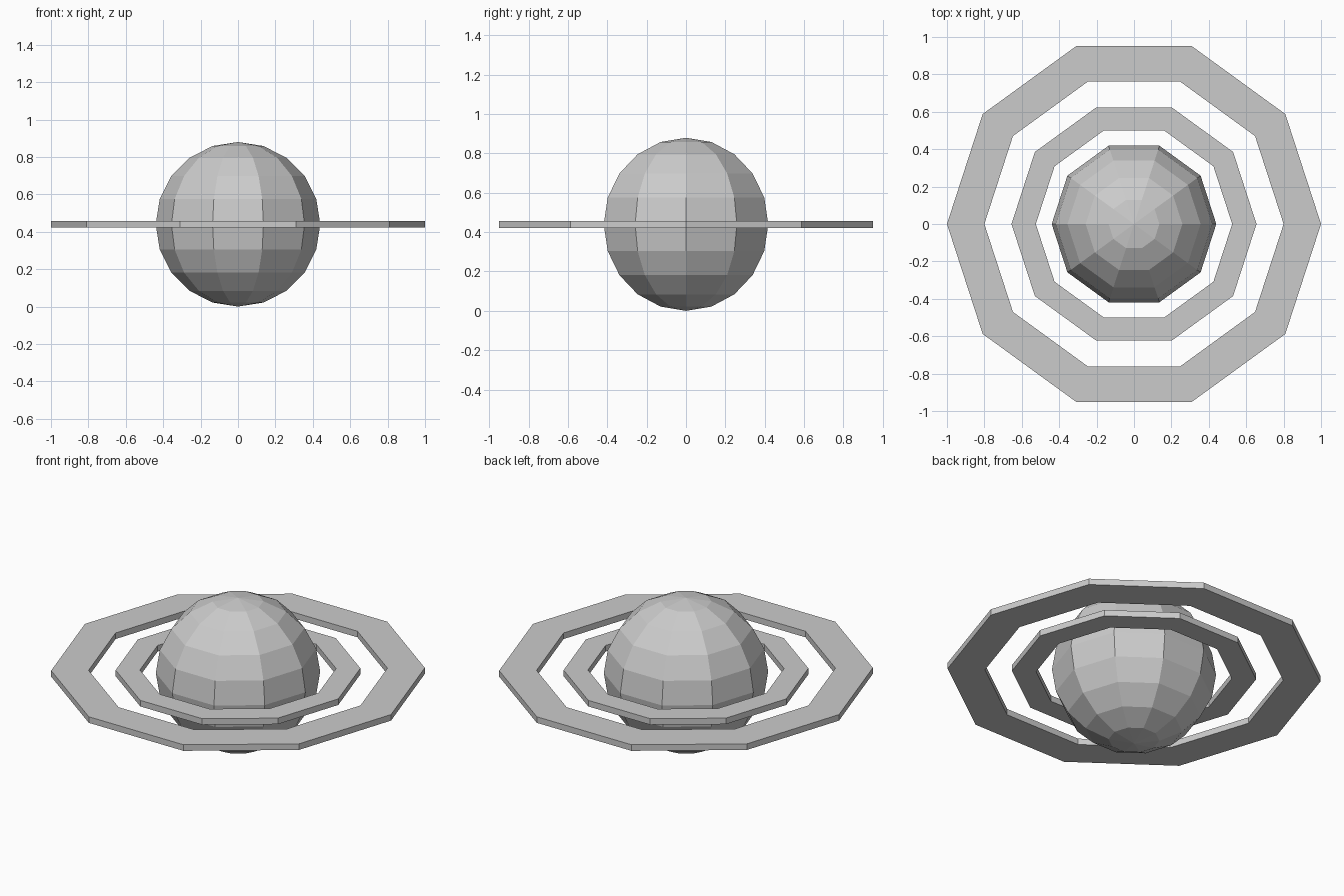
import bpy, bmesh
from math import sin, cos, pi

if "Cube" in bpy.data.objects:
    bpy.data.objects.remove(bpy.data.objects["Cube"])

SIDES = 10
MID = 0.44       # height of the equator and of the rings
RADIUS = 0.44
HALF = 0.018     # half thickness of the rings


def lathe(name, profile, closed):
    """Revolve (radius, height) points about z, with a corner on +x."""
    bm = bmesh.new()
    cols = []
    for i in range(SIDES):
        a = 2 * pi * i / SIDES
        cols.append([bm.verts.new((r * cos(a), r * sin(a), z)) for r, z in profile])
    n = len(profile)
    for i in range(SIDES):
        c, d = cols[i], cols[(i + 1) % SIDES]
        for j in range(n if closed else n - 1):
            k = (j + 1) % n
            bm.faces.new((c[j], d[j], d[k], c[k]))
    bmesh.ops.remove_doubles(bm, verts=bm.verts, dist=1e-5)
    bmesh.ops.recalc_face_normals(bm, faces=bm.faces)
    me = bpy.data.meshes.new(name)
    bm.to_mesh(me)
    bm.free()
    ob = bpy.data.objects.new(name, me)
    bpy.context.collection.objects.link(ob)
    return ob


# Planet: low-poly ball, ten bands from pole to pole
arc = [(RADIUS * sin(pi * k / 10), MID - RADIUS * cos(pi * k / 10)) for k in range(11)]
lathe("planet", arc, False)

# Two flat ten-sided rings
for name, inner, outer in (("inner_ring", 0.525, 0.655), ("outer_ring", 0.80, 1.0)):
    lathe(name, [(inner, MID - HALF), (outer, MID - HALF),
                 (outer, MID + HALF), (inner, MID + HALF)], True)
